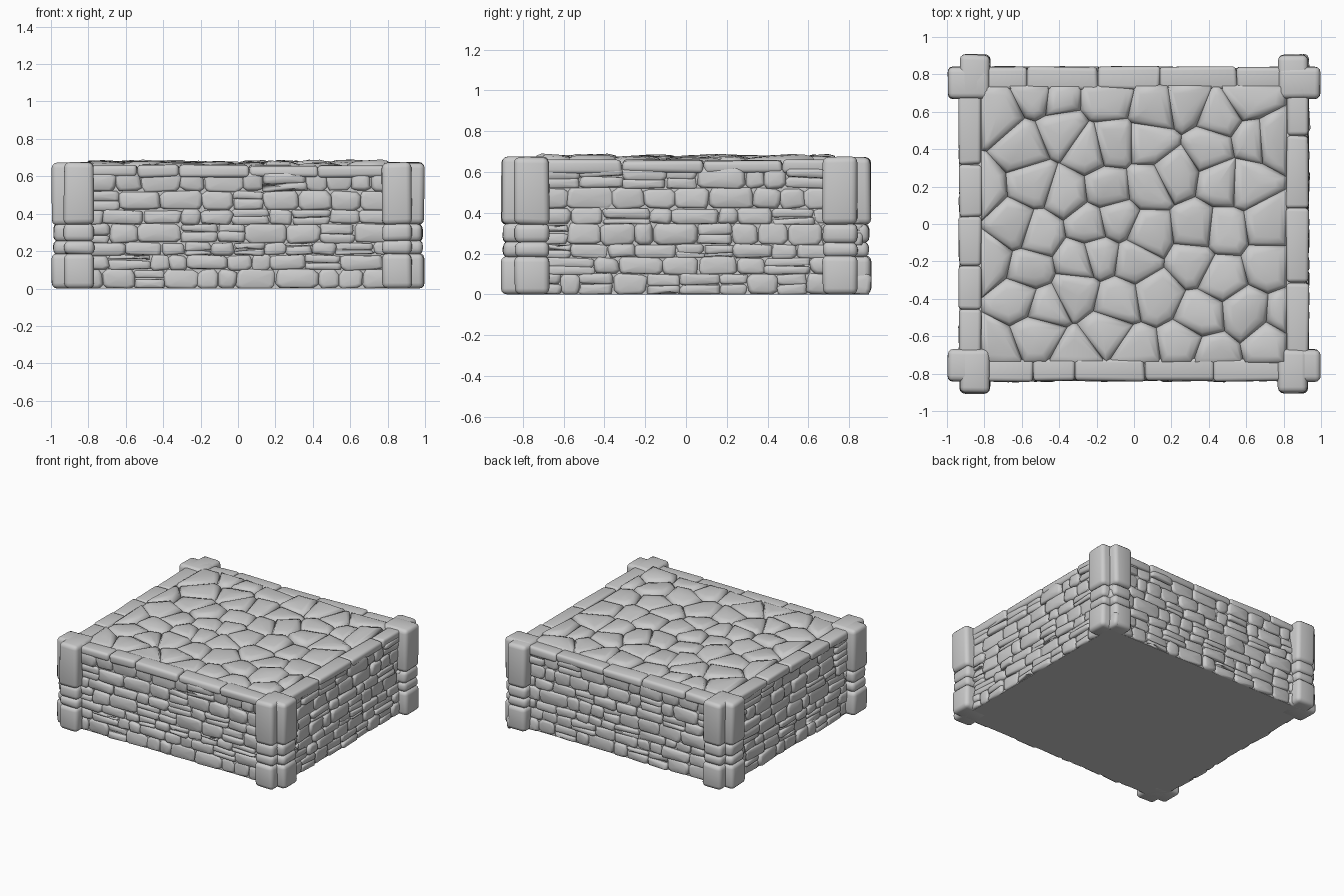
import bpy, bmesh, math, random
from mathutils import Vector, Matrix

random.seed(7)
rnd = random.uniform
if "Cube" in bpy.data.objects:
    bpy.data.objects.remove(bpy.data.objects["Cube"], do_unlink=True)

grey = bpy.data.materials.new("pale_stone")
grey.use_nodes = True
grey.diffuse_color = (0.6, 0.6, 0.6, 1)
grey.node_tree.nodes["Principled BSDF"].inputs["Base Color"].default_value = (0.6, 0.6, 0.6, 1)


def finish(name, bm, smooth=True):
    """Turn a bmesh into a named, shaded object."""
    bmesh.ops.recalc_face_normals(bm, faces=bm.faces)
    for f in bm.faces:
        f.smooth = smooth
    me = bpy.data.meshes.new(name)
    bm.to_mesh(me)
    bm.free()
    me.materials.append(grey)
    ob = bpy.data.objects.new(name, me)
    bpy.context.collection.objects.link(ob)
    return ob


def rounded_box(bm, lo, hi, radius, jitter=0.0):
    """Add a worn block with softened edges."""
    lo, hi = Vector(lo), Vector(hi)
    part = bmesh.new()
    bmesh.ops.create_cube(part, size=1)
    for v in part.verts:
        v.co = Vector([lo[i] if v.co[i] < 0 else hi[i] for i in range(3)])
        v.co += Vector([rnd(-jitter, jitter) for i in range(3)])
        v.co.z = max(v.co.z, 0)
    if radius:
        bmesh.ops.bevel(part, geom=part.edges[:], offset=radius, segments=3,
                        profile=0.5, affect='EDGES', clamp_overlap=True)
    me = bpy.data.meshes.new("temp")
    part.to_mesh(me)
    part.free()
    bm.from_mesh(me)
    bpy.data.meshes.remove(me)


def stone(bm, outline, place, height, soft, tilt):
    """Add one domed facing stone over a 2D outline."""
    centre = sum(outline, Vector((0, 0))) / len(outline)
    slope = Vector((rnd(-tilt, tilt), rnd(-tilt, tilt)))
    rings = []
    for inset, depth in ((0, -0.02), (0, 0.3), (0.35, 0.8), (1, 1)):
        ring = []
        for p in outline:
            away = centre - p
            q = p + away * min(0.55, inset * soft / max(away.length, 0.001))
            d = depth * height + max(depth, 0) * slope.dot(q - centre)
            ring.append(bm.verts.new(place(q.x, q.y, d)))
        rings.append(ring)
    n = len(outline)
    for a, b in zip(rings, rings[1:]):
        for i in range(n):
            bm.faces.new((a[i], a[(i + 1) % n], b[(i + 1) % n], b[i]))
    top = bm.verts.new(place(centre.x, centre.y, height * 1.06))
    for i in range(n):
        bm.faces.new((rings[-1][i], rings[-1][(i + 1) % n], top))


def chamfered(u0, u1, v0, v1):
    """Irregular rectangle with clipped corners."""
    c = min(u1 - u0, v1 - v0) * 0.2
    pts = [(u0 + c, v0), (u1 - c, v0), (u1, v0 + c), (u1, v1 - c),
           (u1 - c, v1), (u0 + c, v1), (u0, v1 - c), (u0, v0 + c)]
    return [Vector((u + rnd(-.007, .007), max(0, v + rnd(-.006, .006)))) for u, v in pts]


# Solid core with the flat underside
bm = bmesh.new()
rounded_box(bm, (-.91, -.815, 0), (.91, .815, .635), 0)
finish("core", bm, smooth=False)

# Rubble walls, laid in uneven courses
courses = [0, .10, .18, .245, .345, .42, .52, .62]
for side, (dist, half) in enumerate([(.81, .82), (.905, .73), (.81, .82), (.905, .73)]):
    turn = Matrix.Rotation(side * math.pi / 2, 3, 'Z')

    def on_wall(u, v, d):
        return turn @ Vector((u, -dist - d, v))

    bm = bmesh.new()
    for v0, v1 in zip(courses, courses[1:]):
        u = -half - rnd(0, .06)
        while u < half:
            w = rnd(.09, .24)
            mid = (v0 + v1) / 2 + rnd(-.012, .012)
            spans = [(v0, mid), (mid, v1)] if w > .13 and rnd(0, 1) < .3 else [(v0, v1)]
            for a, b in spans:
                stone(bm, chamfered(u, u + w, a, b), on_wall, rnd(.014, .032), .022, .08)
            u += w
    finish(("front", "left", "back", "right")[side] + "_wall_stones", bm)

    # Coping stones along the rim
    bm = bmesh.new()
    u = -half
    while u < half:
        end = u + rnd(.2, .42)
        end = half if half - end < .15 else end
        rounded_box(bm, (u, -dist - .03, .595), (end, -dist + .09, .658), .02, .006)
        u = end
    bmesh.ops.rotate(bm, verts=bm.verts, cent=(0, 0, 0), matrix=turn)
    finish(("front", "left", "back", "right")[side] + "_rim", bm)

# Paved floor of irregular polygonal flagstones
fx, fy = .815, .745
nx, ny = 8, 7
seeds = [Vector((((i + .5 + (j % 2 - .5) * .5) / nx * 2 - 1) * fx + rnd(-.08, .08),
                 ((j + .5) / ny * 2 - 1) * fy + rnd(-.07, .07)))
         for i in range(nx) for j in range(ny)]


def clip(poly, mid, normal):
    """Keep the part of a polygon behind a line."""
    out = []
    for p, q in zip(poly, poly[1:] + poly[:1]):
        a, b = (p - mid).dot(normal), (q - mid).dot(normal)
        if a <= 0:
            out.append(p)
        if a * b < 0:
            out.append(p.lerp(q, a / (a - b)))
    return out


def on_floor(u, v, d):
    return Vector((u, v, .632 + d))


bm = bmesh.new()
for s in seeds:
    cell = [Vector((x * fx, y * fy)) for x, y in ((-1, -1), (1, -1), (1, 1), (-1, 1))]
    for t in seeds:
        if t is not s:
            cell = clip(cell, (s + t) / 2, t - s)
    if len(cell) > 2:
        stone(bm, cell, on_floor, rnd(.036, .05), .06, .1)
finish("floor_stones", bm)

# Corner posts: stacked courses of two crossed blocks
levels = [0, .185, .255, .345, .67]
for sx, x_name in ((1, "left"), (-1, "right")):
    for sy, y_name in ((-1, "front"), (1, "back")):
        bm = bmesh.new()
        for k, (z0, z1) in enumerate(zip(levels, levels[1:])):
            g = .008 if k in (1, 2) else 0
            for x1, y1 in ((.995 - g, .84), (.93, .905 - g)):
                rounded_box(bm, (.77, .67, z0 - .004), (x1, y1, z1 + .004), .03, .004)
        for v in bm.verts:
            v.co.x *= sx
            v.co.y *= sy
        finish(y_name + "_" + x_name + "_post", bm)
